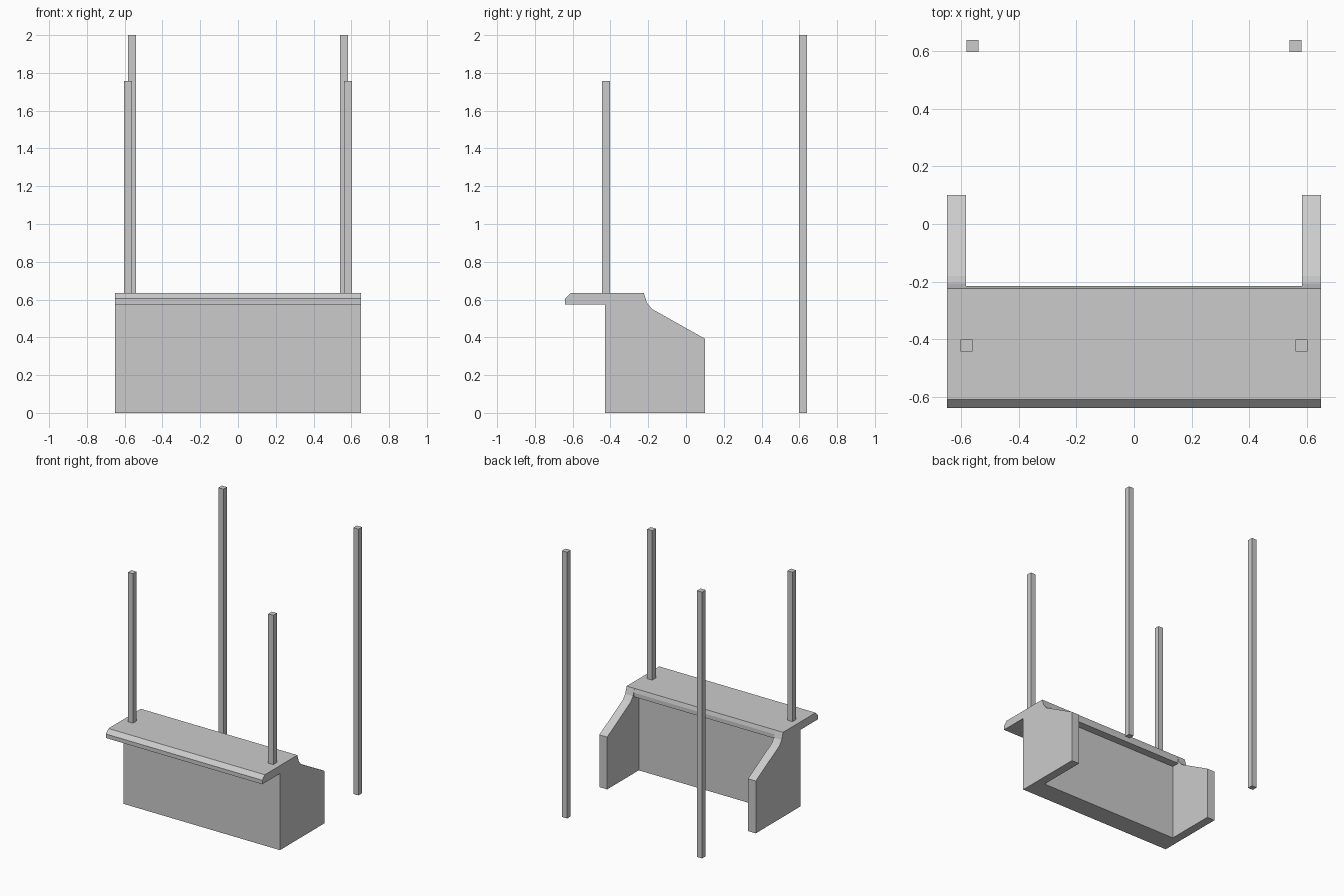
import bpy, bmesh

if "Cube" in bpy.data.objects:
    bpy.data.objects.remove(bpy.data.objects["Cube"])


def extrude_profile(name, profile, x0, x1):
    """Solid made by sweeping a (y, z) profile along x."""
    bm = bmesh.new()
    face = bm.faces.new([bm.verts.new((x0, y, z)) for y, z in profile])
    out = bmesh.ops.extrude_face_region(bm, geom=[face])
    moved = [v for v in out["geom"] if isinstance(v, bmesh.types.BMVert)]
    bmesh.ops.translate(bm, verts=moved, vec=(x1 - x0, 0, 0))
    bmesh.ops.recalc_face_normals(bm, faces=bm.faces)
    mesh = bpy.data.meshes.new(name)
    bm.to_mesh(mesh)
    bm.free()
    obj = bpy.data.objects.new(name, mesh)
    bpy.context.collection.objects.link(obj)
    return obj


def rect(y0, y1, z0, z1):
    return [(y0, z0), (y1, z0), (y1, z1), (y0, z1)]


def mirror_x(obj):
    obj.modifiers.new("mirror", 'MIRROR').use_axis[0] = True


HALF, INNER = 0.65, 0.585
FRONT, PANEL_BACK = -0.43, -0.275
UNDER, TOP = 0.575, 0.635

# Counter top with a chamfered front edge and slanted back edge
extrude_profile("counter_top", [
    (-0.64, UNDER), (-0.64, 0.605), (-0.61, TOP),
    (-0.224, TOP), (-0.216, 0.606), (-0.216, UNDER)], -HALF, HALF)

# Front panel between the side walls
extrude_profile("front_panel", rect(FRONT, PANEL_BACK, 0, UNDER), -INNER, INNER)

# Side walls sloping down towards the back
mirror_x(extrude_profile("side_wall", [
    (FRONT, 0), (0.1, 0), (0.1, 0.393), (-0.18, 0.55),
    (-0.207, 0.583), (-0.224, TOP), (FRONT, TOP)], INNER, HALF))

# Posts: short pair on the counter, tall pair standing behind
mirror_x(extrude_profile("front_post", rect(-0.444, -0.402, TOP, 1.757), 0.562, 0.604))
mirror_x(extrude_profile("back_post", rect(0.598, 0.64, 0, 2.0), 0.54, 0.582))
